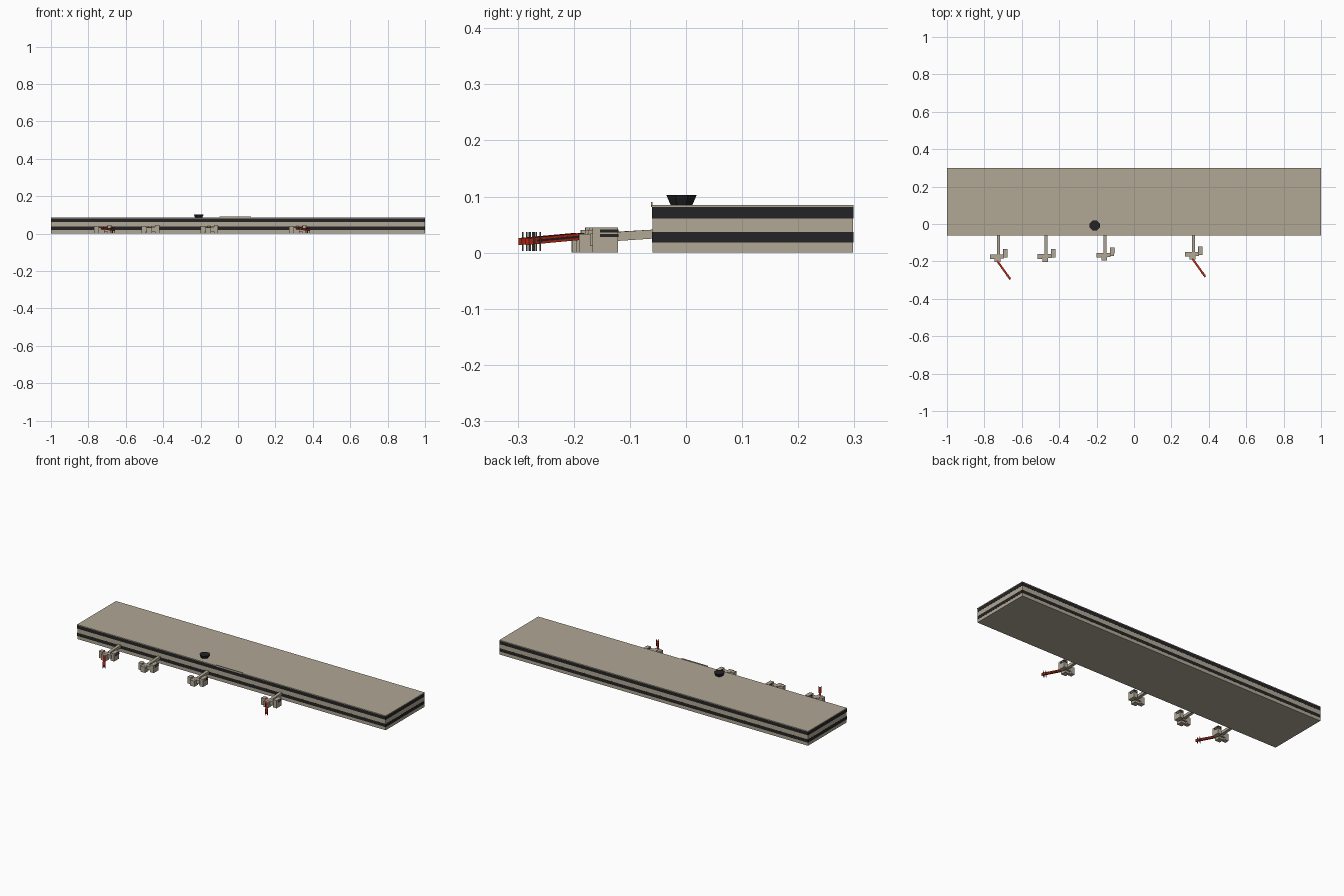
import bpy, bmesh, math
from mathutils import Vector, Matrix

if "Cube" in bpy.data.objects:
    bpy.data.objects.remove(bpy.data.objects["Cube"])


def mat(name, rgb):
    m = bpy.data.materials.new(name)
    m.diffuse_color = (*rgb, 1)
    m.use_nodes = True
    m.node_tree.nodes["Principled BSDF"].inputs["Base Color"].default_value = m.diffuse_color
    return m


BEIGE = mat("warm concrete", (0.44, 0.385, 0.30))
DARK = mat("dark glass", (0.017, 0.017, 0.019))
RED = mat("red paint", (0.58, 0.022, 0.008))
GREY = mat("dark grey metal", (0.06, 0.055, 0.05))


def finish(bm, name, material):
    bmesh.ops.recalc_face_normals(bm, faces=bm.faces)
    me = bpy.data.meshes.new(name)
    bm.to_mesh(me)
    bm.free()
    me.materials.append(material)
    ob = bpy.data.objects.new(name, me)
    bpy.context.collection.objects.link(ob)
    return ob


def box(name, x, y, z, material):
    """Axis aligned box from (min, max) ranges."""
    bm = bmesh.new()
    size = [r[1] - r[0] for r in (x, y, z)]
    mid = [(r[1] + r[0]) / 2 for r in (x, y, z)]
    bmesh.ops.create_cube(bm, size=1, matrix=Matrix.Translation(mid) @ Matrix.Diagonal((*size, 1)))
    return finish(bm, name, material)


def beam(name, a, b, width, height, material):
    """Sloping box running from a to b with vertical end faces."""
    a, b = Vector(a), Vector(b)
    d = b - a
    side = Vector((-d.y, d.x, 0)).normalized() * width / 2
    up = Vector((0, 0, height / 2))
    bm = bmesh.new()
    ends = [[bm.verts.new(p + side * s + up * t) for s, t in ((-1, -1), (1, -1), (1, 1), (-1, 1))] for p in (a, b)]
    bm.faces.new(ends[0])
    bm.faces.new(ends[1])
    for i in range(4):
        j = (i + 1) % 4
        bm.faces.new((ends[0][i], ends[0][j], ends[1][j], ends[1][i]))
    return finish(bm, name, material)


# Terminal hall with roof slab and two window bands
box("terminal_hall", (-0.999, 0.999), (-0.058, 0.300), (0, 0.081), BEIGE)
box("roof_slab", (-1, 1), (-0.059, 0.301), (0.081, 0.085), BEIGE)
for name, z, out in (("lower_window_band", (0.018, 0.037), 0.0002), ("upper_window_band", (0.061, 0.081), 0.0005)):
    box(name, (-0.9996, 0.9996), (-0.058 - out, 0.300 + out), z, DARK)
box("blank_signboard", (-0.10, 0.07), (-0.0605, -0.058), (0.081, 0.090), BEIGE)

# Control cab on the roof: flared octagon
bm = bmesh.new()
bmesh.ops.create_cone(bm, cap_ends=True, segments=8, radius1=0.021, radius2=0.0295, depth=0.018,
                      matrix=Matrix.Translation((-0.21, -0.006, 0.094)) @ Matrix.Rotation(math.pi / 8, 4, 'Z'))
finish(bm, "control_cab", DARK)


def bridge(n, cx, dy, boom):
    """Boarding bridge: sloping tunnel, cross-shaped head, optional red boom."""
    def part(name, x, y, z, material=BEIGE):
        box(f"{name}_{n}", (cx + x[0], cx + x[1]), (dy + y[0], dy + y[1]), z, material)

    beam(f"bridge_tunnel_{n}", (cx, -0.057, 0.033), (cx, dy - 0.150, 0.027), 0.017, 0.016, BEIGE)
    part("bridge_crossbar", (-0.045, 0.030), (-0.172, -0.150), (0.012, 0.034))
    part("bridge_front_block", (-0.020, 0.010), (-0.192, -0.160), (0, 0.033))
    part("bridge_left_block", (-0.045, -0.022), (-0.176, -0.150), (0, 0.040))
    part("bridge_right_block", (0.026, 0.049), (-0.168, -0.122), (0, 0.045))
    # window strips wrapped round the right block
    for i, z in enumerate(((0.028, 0.033), (0.036, 0.041))):
        part(f"bridge_window_strip_{i}", (0.0255, 0.0495), (-0.154, -0.1215), z, DARK)
    if boom:
        a = Vector((cx - 0.006, dy - 0.186, 0.029))
        b = Vector((cx + 0.064, dy - 0.284, 0.020))
        beam(f"red_boom_{n}", a, b, 0.010, 0.012, RED)
        beam(f"boom_side_stripe_{n}", a.lerp(b, 0.03), a.lerp(b, 0.85), 0.0106, 0.004, DARK)
        # thin upright posts in pairs near the far end
        side = Vector((b.y - a.y, a.x - b.x, 0)).normalized() * 0.006
        for i, (t, s) in enumerate(((0.80, 1), (0.80, -1), (0.91, 1), (0.91, -1))):
            p = a.lerp(b, t) + side * s
            box(f"boom_post_{n}_{i}", (p.x - 0.0012, p.x + 0.0012), (p.y - 0.0012, p.y + 0.0012),
                (0.003, 0.037), GREY)


for n, (cx, dy, boom) in enumerate(((-0.725, -0.010, True), (-0.470, -0.009, False),
                                    (-0.155, -0.002, False), (0.318, 0.003, True))):
    bridge(n + 1, cx, dy, boom)

# Centre the depth of the whole model on y = 0
ys = [v.co.y for o in bpy.context.collection.objects for v in o.data.vertices]
shift = -(min(ys) + max(ys)) / 2
for o in bpy.context.collection.objects:
    o.data.transform(Matrix.Translation((0, shift, 0)))
